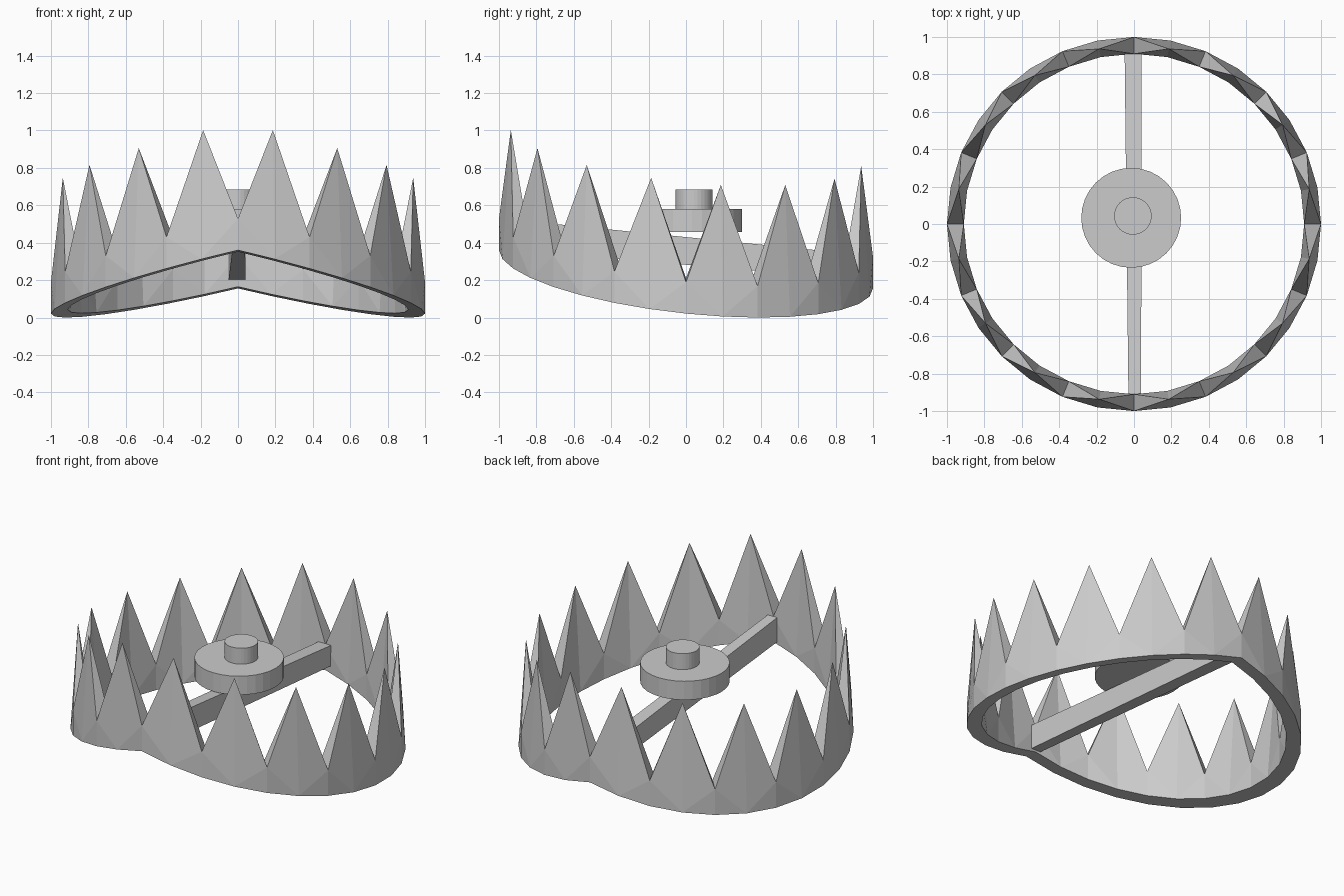
import bpy, bmesh, math
from mathutils import Vector

if "Cube" in bpy.data.objects:
    bpy.data.objects.remove(bpy.data.objects["Cube"])

N = 16                    # teeth
R_OUT, R_IN = 1.0, 0.91
VALLEY, TIP = 0.168, 0.692


def base_z(x, y):
    # two sloping half-planes folded along the y axis, tipped back
    return 0.258 - 0.1025 * y - 0.237 * abs(x)


def finish(bm, name):
    bmesh.ops.recalc_face_normals(bm, faces=bm.faces)
    me = bpy.data.meshes.new(name)
    bm.to_mesh(me)
    bm.free()
    ob = bpy.data.objects.new(name, me)
    bpy.context.collection.objects.link(ob)
    return ob


# Toothed jaw ring
bm = bmesh.new()


def ring_vert(r, step, h):
    a = 2 * math.pi * step / (2 * N)
    x, y = r * math.sin(a), -r * math.cos(a)
    return bm.verts.new((x, y, base_z(x, y) + h))


bottom_out = [ring_vert(R_OUT, i, 0) for i in range(2 * N)]
bottom_in = [ring_vert(R_IN, i, 0) for i in range(2 * N)]
valley_out = [ring_vert(R_OUT, 2 * i, VALLEY) for i in range(N)]
valley_in = [ring_vert(R_IN, 2 * i, VALLEY) for i in range(N)]
tips = [ring_vert((R_OUT + R_IN) / 2, 2 * i + 1, TIP) for i in range(N)]

for i in range(2 * N):    # underside
    j = (i + 1) % (2 * N)
    bm.faces.new((bottom_out[i], bottom_in[i], bottom_in[j], bottom_out[j]))
for i in range(N):        # walls and tooth flanks
    j = (i + 1) % N
    mid = 2 * i + 1
    for bot, val in ((bottom_out, valley_out), (bottom_in, valley_in)):
        bm.faces.new((bot[2 * i], bot[mid], val[i]))
        bm.faces.new((bot[mid], bot[2 * j], val[j]))
        bm.faces.new((val[i], bot[mid], tips[i]))
        bm.faces.new((bot[mid], val[j], tips[i]))
    for k in (i, j):
        bm.faces.new((valley_out[k], valley_in[k], tips[i]))
finish(bm, "toothed_jaws")

# Cross bar, sloping with the ring
bm = bmesh.new()
bmesh.ops.create_cube(bm, size=1)
for v in bm.verts:
    front = v.co.y < 0
    right, top = v.co.x > 0, v.co.z > 0
    y = -0.905 if front else 0.91
    x = (0.038 if right else -0.03) if front else (0.041 if right else -0.05)
    z = 0.43 - 0.1 * y if top else 0.282 - 0.086 * y
    v.co = Vector((x, y, z))
finish(bm, "cross_bar")


# Pressure plate and button
def disc(name, x, y, z0, z1, r, n=32):
    bm = bmesh.new()
    bmesh.ops.create_cone(bm, cap_ends=True, segments=n, radius1=r, radius2=r,
                          depth=z1 - z0)
    bmesh.ops.translate(bm, verts=bm.verts, vec=(x, y, (z0 + z1) / 2))
    finish(bm, name)


disc("pressure_plate", -0.015, 0.033, 0.457, 0.58, 0.267)
disc("plate_button", -0.006, 0.043, 0.58, 0.685, 0.1)
